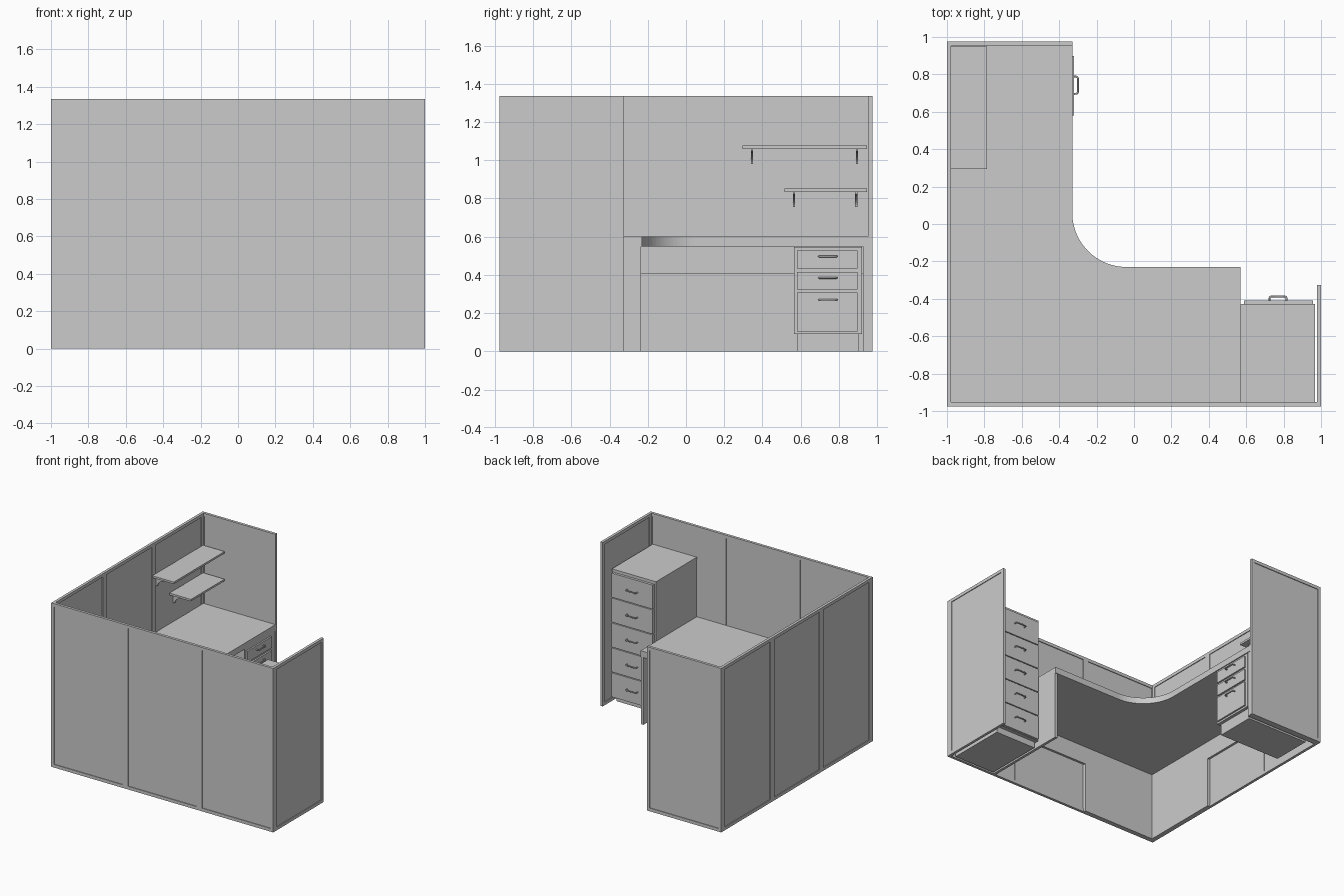
import bpy, bmesh, math
from mathutils import Vector

if "Cube" in bpy.data.objects:
    bpy.data.objects.remove(bpy.data.objects["Cube"])

grey = bpy.data.materials.new("light_grey")
grey.diffuse_color = (0.6, 0.6, 0.6, 1)
grey.use_nodes = True
grey.node_tree.nodes["Principled BSDF"].inputs["Base Color"].default_value = grey.diffuse_color
Y, H, T = 0.975, 1.335, 0.022   # half depth, wall height, wall thickness


def finish(name, bm):
    bmesh.ops.recalc_face_normals(bm, faces=bm.faces)
    me = bpy.data.meshes.new(name)
    bm.to_mesh(me)
    bm.free()
    me.materials.append(grey)
    ob = bpy.data.objects.new(name, me)
    bpy.context.collection.objects.link(ob)
    return ob


def add_box(bm, x0, x1, y0, y1, z0, z1):
    vs = bmesh.ops.create_cube(bm, size=1)["verts"]
    for v in vs:
        v.co = Vector((x1 if v.co.x > 0 else x0, y1 if v.co.y > 0 else y0,
                       z1 if v.co.z > 0 else z0))
    return vs


def box(name, *b):
    bm = bmesh.new()
    add_box(bm, *b)
    return finish(name, bm)


def prism(name, pts, offset):
    """Extrude a closed outline of 3D points by an offset vector."""
    bm = bmesh.new()
    f = bm.faces.new([bm.verts.new(p) for p in pts])
    g = bmesh.ops.extrude_face_region(bm, geom=[f])["geom"]
    bmesh.ops.translate(bm, vec=offset,
                        verts=[v for v in g if isinstance(v, bmesh.types.BMVert)])
    return finish(name, bm)


def wall_panel(name, x0, x1, y0, y1):
    """Framed partition with a recessed field on both large faces."""
    bm = bmesh.new()
    add_box(bm, x0, x1, y0, y1, 0, H)
    bm.normal_update()
    big = [f for f in bm.faces if f.calc_area() > 0.5]
    bmesh.ops.inset_individual(bm, faces=big, thickness=0.036)
    for f in big:
        n = f.normal.copy()
        r = bmesh.ops.extrude_discrete_faces(bm, faces=[f])["faces"]
        bmesh.ops.translate(bm, vec=-n * 0.006, verts=r[0].verts)
    return finish(name, bm)


def handle(name, pos, along, out):
    """Bow handle bent from a thin round bar."""
    cu = bpy.data.curves.new(name, "CURVE")
    cu.dimensions = "3D"
    cu.bevel_depth, cu.bevel_resolution = 0.005, 2
    cu.use_fill_caps = True
    sp = cu.splines.new("POLY")
    path = [(-.046, 0), (-.046, .014), (-.043, .021), (-.036, .025),
            (.036, .025), (.043, .021), (.046, .014), (.046, 0)]
    sp.points.add(len(path) - 1)
    for p, (a, o) in zip(sp.points, path):
        p.co = (*(Vector(pos) + Vector(along) * a + Vector(out) * o), 1)
    cu.materials.append(grey)
    ob = bpy.data.objects.new(name, cu)
    bpy.context.collection.objects.link(ob)


# Partition walls
for i in range(3):
    x = -1 + i * 2 / 3
    wall_panel(f"front_wall_{i+1}", x, x + 2 / 3, -Y, -Y + T)
    ys = -Y + T
    step = (2 * Y - 2 * T) / 3
    wall_panel(f"left_wall_{i+1}", -1, -1 + T, ys + i * step, ys + (i + 1) * step)
wall_panel("back_wall", -1, -0.33, Y - T, Y)
wall_panel("right_wall", 1 - T, 1, -Y + T, -0.325)

# Corner desk top with a rounded inner corner
xi, yi = -1 + T, -Y + T
outline = [(xi, yi), (0.57, yi), (0.57, -0.23)]
R = 0.29
for k in range(25):
    a = math.radians(270 - 90 * k / 24)
    outline.append((-0.04 + R * math.cos(a), 0.06 + R * math.sin(a)))
outline += [(-0.33, Y - T), (xi, Y - T)]
top = prism("desk_top", [(x, y, 0.55) for x, y in outline], Vector((0, 0, 0.05)))
for o in bpy.context.view_layer.objects:
    o.select_set(o == top)
bpy.context.view_layer.objects.active = top
bpy.ops.object.shade_smooth_by_angle(angle=math.radians(30))

# Desk supports: end panels and notched rear panels
box("desk_end_panel_right", 0.548, 0.57, yi, -0.235, 0, 0.55)
box("desk_end_panel_back", xi, -0.335, 0.925, Y - T, 0, 0.55)
notch = [(yi, 0), (-0.29, 0), (-0.29, 0.405), (0.925, 0.405), (0.925, 0.55), (yi, 0.55)]
prism("desk_rear_panel_left", [(xi, y, z) for y, z in notch], Vector((0.018, 0, 0)))
notch = [(xi, 0), (-0.31, 0), (-0.31, 0.405), (0.548, 0.405), (0.548, 0.55), (xi, 0.55)]
prism("desk_rear_panel_front", [(x, yi, z) for x, z in notch], Vector((0, 0.018, 0)))

# Under-desk drawer pedestal
box("pedestal_body", -0.93, -0.335, 0.565, 0.92, 0.09, 0.547)
box("pedestal_plinth", -0.91, -0.36, 0.58, 0.905, 0, 0.09)
for i, (z0, z1, zh) in enumerate([(.435, .527, .497), (.325, .415, .385), (.105, .308, .27)]):
    box(f"pedestal_drawer_{i+1}", -0.335, -0.322, 0.58, 0.897, z0, z1)
    handle(f"pedestal_handle_{i+1}", (-0.324, 0.742, zh), (0, 1, 0), (1, 0, 0))

# Tall drawer cabinet
box("cabinet_body", 0.572, 0.965, yi, -0.43, 0.05, 1.065)
box("cabinet_top", 0.57, 0.967, yi, -0.428, 1.065, 1.085)
box("cabinet_plinth", 0.585, 0.95, yi + 0.015, -0.46, 0, 0.05)
for i in range(5):
    z = 0.052 + i * 0.203
    box(f"cabinet_drawer_{i+1}", 0.587, 0.957, -0.43, -0.41, z, z + 0.196)
    handle(f"cabinet_handle_{i+1}", (0.77, -0.412, z + 0.1), (1, 0, 0), (0, 1, 0))

# Wall shelves with curved brackets
for name, y0, z, by in [("upper", 0.295, 1.06, (.345, .895)),
                        ("lower", 0.515, 0.835, (.565, .89))]:
    box(f"{name}_shelf", xi, -0.785, y0, 0.948, z, z + 0.016)
    for j, y in enumerate(by):
        pts = [(xi, z), (xi + .15, z), (xi + .15, z - .012)]
        for k in range(9):
            a = math.radians(90 + 90 * k / 8)
            pts.append((xi + .12 + .105 * math.cos(a), z - .08 + .06 * math.sin(a)))
        pts.append((xi, z - 0.08))
        prism(f"{name}_shelf_bracket_{j+1}", [(px, y - .006, pz) for px, pz in pts],
              Vector((0, 0.012, 0)))
